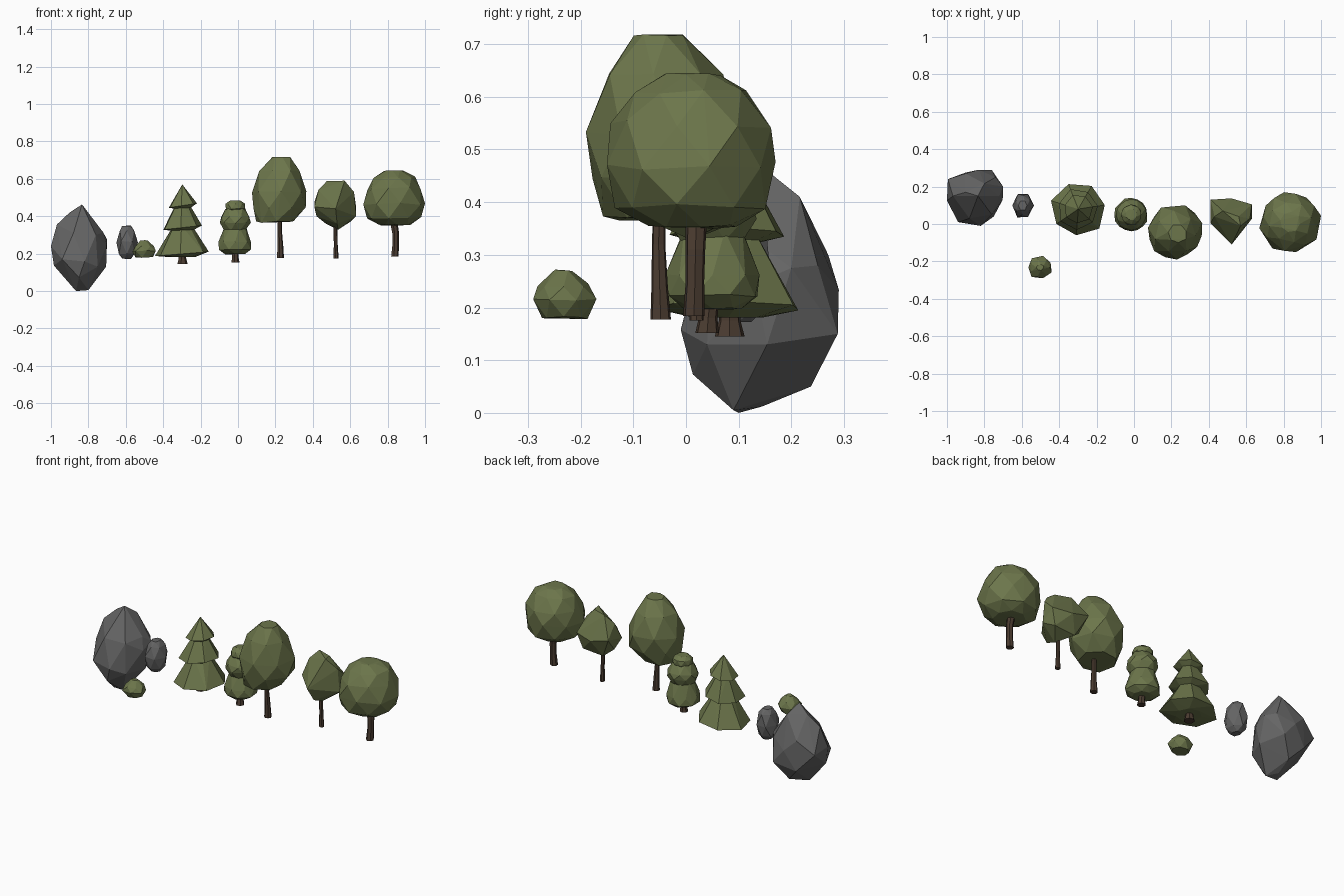
import bpy, bmesh, math, random
from mathutils import Vector

if "Cube" in bpy.data.objects:
    bpy.data.objects.remove(bpy.data.objects["Cube"])

random.seed(4)


def material(name, rgb):
    m = bpy.data.materials.new(name)
    m.diffuse_color = (*rgb, 1)
    m.use_nodes = True
    m.node_tree.nodes["Principled BSDF"].inputs["Base Color"].default_value = m.diffuse_color
    return m


LEAF = material("leaf_green", (0.15, 0.18, 0.07))
BARK = material("bark_brown", (0.07, 0.045, 0.03))
STONE = material("stone_grey", (0.13, 0.13, 0.13))


def finish(bm, name, mat):
    bmesh.ops.recalc_face_normals(bm, faces=bm.faces[:])
    me = bpy.data.meshes.new(name)
    bm.to_mesh(me)
    bm.free()
    me.materials.append(mat)
    ob = bpy.data.objects.new(name, me)
    bpy.context.collection.objects.link(ob)
    return ob


def hull(name, points, mat, lo=None, hi=None):
    """Faceted convex solid, optionally stretched to fill the box lo..hi."""
    pts = [Vector(p) for p in points]
    if lo:
        for i in range(3):
            a, b = min(p[i] for p in pts), max(p[i] for p in pts)
            for p in pts:
                p[i] = lo[i] + (p[i] - a) / (b - a) * (hi[i] - lo[i])
    bm = bmesh.new()
    for p in pts:
        bm.verts.new(p)
    r = bmesh.ops.convex_hull(bm, input=bm.verts[:])
    dead = {g for k in ("geom_interior", "geom_unused") for g in r[k]
            if isinstance(g, bmesh.types.BMVert)}
    bmesh.ops.delete(bm, geom=list(dead), context="VERTS")
    return finish(bm, name, mat)


def rings(profile, sides, jitter=0.0, turn=0.0):
    """Points on stacked, alternately turned rings: (z, radius, dx, dy)."""
    pts = []
    for k, (z, r, *off) in enumerate(profile):
        dx, dy = off or (0, 0)
        for i in range(sides if r > 0 else 1):
            a = turn + math.tau * (i + 0.5 * (k % 2)) / sides
            s = r * (1 + random.uniform(-jitter, jitter))
            pts.append((dx + s * math.cos(a), dy + s * math.sin(a),
                        z + r * random.uniform(-jitter, jitter)))
    return pts


def trunk(name, path, sides=7):
    """Tapered, slightly bent trunk along (x, y, z, radius)."""
    bm = bmesh.new()
    loops = [[bm.verts.new((x + r * math.cos(math.tau * i / sides),
                            y + r * math.sin(math.tau * i / sides), z))
              for i in range(sides)] for x, y, z, r in path]
    for a, b in zip(loops, loops[1:]):
        for i in range(sides):
            j = (i + 1) % sides
            bm.faces.new((a[i], a[j], b[j], b[i]))
    bm.faces.new(loops[0])
    bm.faces.new(loops[-1])
    finish(bm, name, BARK)


# Rocks
hull("large_rock", [
    (-.834, .15, .463), (-.80, .216, .41), (-.90, .17, .42), (-.72, .15, .313),
    (-.70, .20, .275), (-.702, .13, .245), (-.705, .154, .13), (-.75, .04, .13),
    (-.80, .09, .005), (-.866, .10, 0), (-.84, .144, .012), (-.984, .12, .136),
    (-1, .125, .24), (-.995, .24, .23), (-.968, .15, .356), (-.83, .29, .234),
    (-.76, .288, .15), (-.90, .275, .126), (-.83, .237, .05), (-.82, -.01, .158),
    (-.94, .01, .17), (-.85, .013, .073), (-.88, .03, .31), (-.76, .05, .30),
    (-.90, .27, .30), (-.74, .25, .28)], STONE)
hull("small_rock",
     rings([(.175, .025), (.20, .05), (.265, .06), (.325, .045), (.35, .025)], 6, .08),
     STONE, (-.65, .035, .172), (-.535, .16, .35))

# Low bush
hull("bush", rings([(.18, .045), (.21, .062), (.24, .05), (.268, .018)], 7, .08),
     LEAF, (-.565, -.29, .178), (-.44, -.17, .272))

# Conifer with three skirts
trunk("conifer_trunk", [(-.298, .083, .145, .029), (-.298, .083, .175, .021),
                        (-.298, .08, .25, .02)])
for i, (z0, z1, r0, r1) in enumerate([(.185, .35, .15, .052), (.325, .465, .112, .036),
                                      (.443, .57, .079, 0)]):
    n, ph = 7, .15 + i * .9
    pts = [(-.298, .08, z1)] if r1 == 0 else rings([(z1, r1, -.298, .08)], n, .05, ph)
    for k in range(n):
        a = ph + math.tau * k / n
        r = r0 * random.uniform(.93, 1.03)
        pts.append((-.298 + r * math.cos(a), .08 + r * math.sin(a),
                    z0 + .014 + .012 * math.cos(a)))
    pts += rings([(z0 - .004, r0 * .45, -.298, .08)], n)
    hull(f"conifer_skirt_{i + 1}", pts, LEAF)

# Small tree of three stacked puffs
trunk("stacked_tree_trunk", [(-.015, .04, .152, .023), (-.015, .042, .18, .018),
                             (-.015, .05, .25, .017)])
for i, prof in enumerate([
        [(.198, .055), (.222, .09), (.262, .088), (.345, .06)],
        [(.325, .062), (.365, .082), (.395, .08), (.44, .052)],
        [(.425, .042), (.44, .056), (.465, .053), (.484, .03)]]):
    hull(f"stacked_tree_puff_{i + 1}",
         rings([(z, r, -.015, .05) for z, r in prof], 8, .04, i * .4), LEAF)

# Tall round tree
trunk("tall_tree_trunk", [(.226, -.048, .177, .02), (.226, -.05, .24, .016),
                          (.222, -.052, .32, .013), (.224, -.05, .42, .012)])
hull("tall_tree_crown",
     rings([(.366, .10, .20, -.06), (.44, .14, .22, -.045), (.53, .148, .22, -.045),
            (.64, .112, .225, -.05), (.717, .05, .235, -.055)], 7, .05, .3),
     LEAF, (.075, -.19, .365), (.365, .10, .718))

# Narrow wedge-crowned tree
trunk("wedge_tree_trunk", [(.524, .02, .175, .014), (.522, .02, .25, .011),
                           (.52, .02, .38, .01)])
hull("wedge_tree_crown", [
    (.475, .07, .588), (.57, -.01, .59), (.56, .04, .588), (.43, .04, .54),
    (.62, .03, .53), (.41, .13, .48), (.52, .137, .45), (.63, .105, .46),
    (.632, .03, .40), (.522, -.11, .44), (.408, .005, .45), (.42, .06, .40),
    (.535, .01, .328), (.47, .09, .36), (.60, .09, .37), (.53, -.06, .36)], LEAF)

# Wide round tree
trunk("wide_tree_trunk", [(.838, .015, .184, .021), (.842, .017, .25, .018),
                          (.842, .018, .31, .019), (.83, .02, .38, .021)])
hull("wide_tree_crown",
     rings([(.355, .085), (.395, .142), (.47, .163), (.55, .15), (.61, .11),
            (.645, .055)], 8, .05, .2),
     LEAF, (.67, -.15, .35), (1.0, .17, .645))
